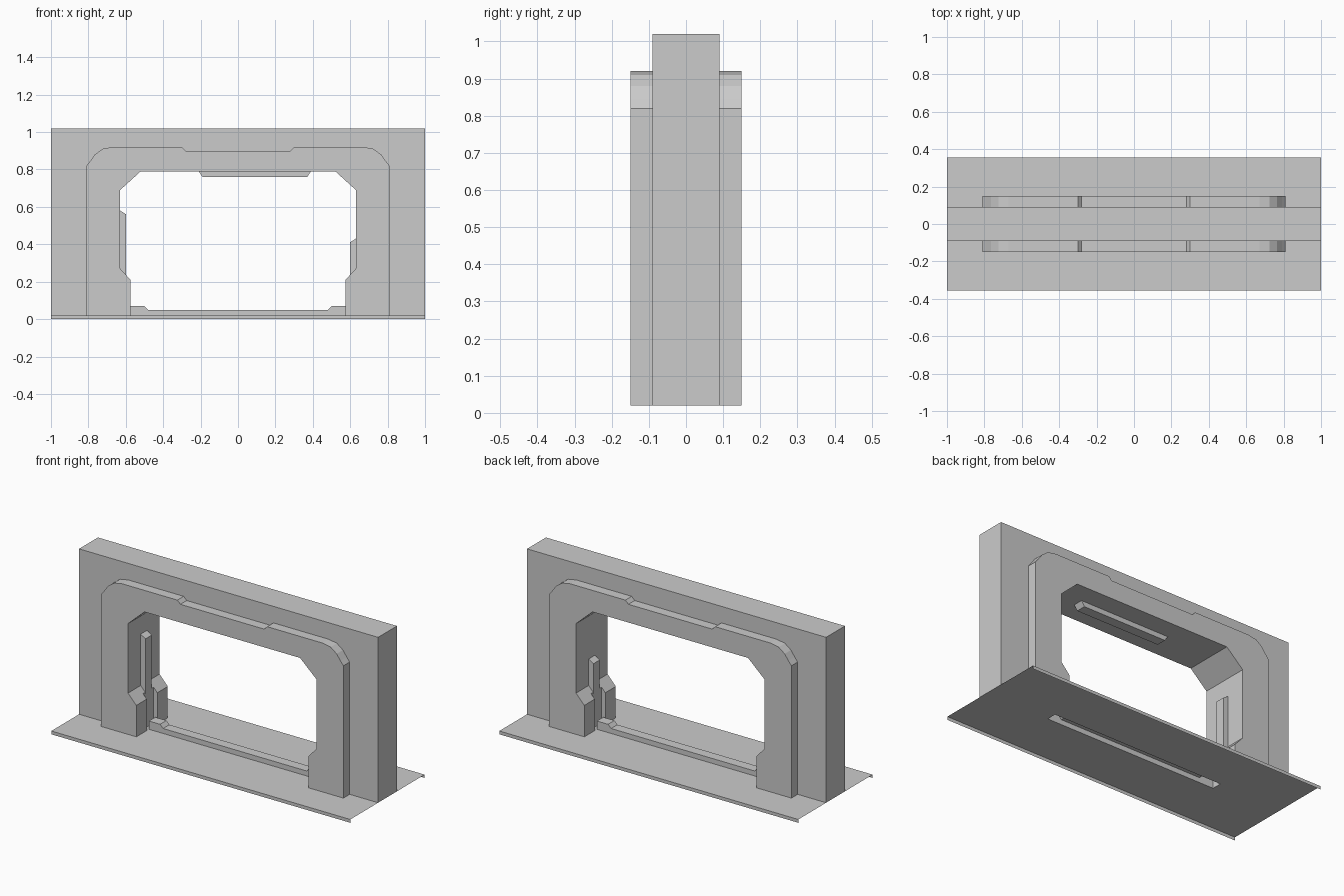
import bpy, bmesh

if "Cube" in bpy.data.objects:
    bpy.data.objects.remove(bpy.data.objects["Cube"])

GREY = (0.6, 0.6, 0.6, 1)
mat = bpy.data.materials.new("plain_grey")
mat.use_nodes = True
mat.diffuse_color = GREY
mat.node_tree.nodes["Principled BSDF"].inputs["Base Color"].default_value = GREY

FLOOR = 0.02


def finish(name, bm):
    mesh = bpy.data.meshes.new(name)
    bm.to_mesh(mesh)
    bm.free()
    obj = bpy.data.objects.new(name, mesh)
    bpy.context.collection.objects.link(obj)
    mesh.materials.append(mat)
    return obj


def prism(name, outline, y0, y1, open_base=False):
    """Extrude an x-z outline along y, optionally leaving its last side open."""
    bm = bmesh.new()
    front = [bm.verts.new((x, y0, z)) for x, z in outline]
    back = [bm.verts.new((x, y1, z)) for x, z in outline]
    bm.faces.new(front)
    bm.faces.new(back[::-1])
    n = len(outline)
    for i in range(n - 1 if open_base else n):
        j = (i + 1) % n
        bm.faces.new((front[i], back[i], back[j], front[j]))
    bmesh.ops.recalc_face_normals(bm, faces=bm.faces)
    return finish(name, bm)


def mirrored(half):
    """Complete a left-to-middle path with its reflection."""
    return half + [(-x, z) for x, z in reversed(half)]


# Opening and surround outlines
opening = mirrored([(-0.575, FLOOR), (-0.575, 0.21), (-0.63, 0.27),
                    (-0.63, 0.69), (-0.52, 0.79)])
surround = mirrored([(-0.81, FLOOR), (-0.81, 0.82), (-0.79, 0.845),
                     (-0.765, 0.88), (-0.725, 0.91), (-0.67, 0.92),
                     (-0.3, 0.92), (-0.28, 0.9)])
wall_edge = mirrored([(-1, FLOOR), (-1, 1.02)])

# Wall with shallow recesses low in both jambs
wall = prism("wall", wall_edge + opening[::-1], -0.09, 0.09)
for side, s in (("right", -1), ("left", 1)):
    box = [(s * 0.6, -0.1), (s * 0.6, 0.3), (s * 0.5, 0.3), (s * 0.5, -0.1)]
    cutter = prism(side + "_recess_cutter", box, -0.05, 0.05)
    cutter.hide_render = True
    cutter.hide_set(True)
    cut = wall.modifiers.new(side + "_recess", "BOOLEAN")
    cut.object = cutter
    cut.operation = "DIFFERENCE"
    cut.solver = "EXACT"

# Raised door surround on both faces
prism("front_surround", surround + opening[::-1], -0.15, -0.09)
prism("back_surround", surround + opening[::-1], 0.09, 0.15)

# Jamb rails of different heights, and the header rail
for name, s, top in (("right_jamb_rail", -1, 0.58), ("left_jamb_rail", 1, 0.43)):
    prism(name, [(s * 0.63, 0.25), (s * 0.63, top), (s * 0.598, top - 0.02),
                 (s * 0.598, 0.23)], -0.03, 0.03)
prism("header_rail", [(-0.21, 0.79), (-0.19, 0.76), (0.37, 0.76), (0.39, 0.79)],
      -0.03, 0.03)

# Sill with raised ends, open underneath
sill = mirrored([(-0.575, FLOOR), (-0.575, 0.07), (-0.5, 0.07), (-0.48, 0.05)])
prism("sill", sill, -0.03, 0.03, open_base=True)

# Floor sheet around the sill slot, with lips down the long edges
bm = bmesh.new()
xs, ys = (-1, -0.575, 0.575, 1), (-0.355, -0.03, 0.03, 0.355)
grid = [[bm.verts.new((x, y, FLOOR)) for x in xs] for y in ys]
for r in range(3):
    for c in range(3):
        if (r, c) != (1, 1):
            bm.faces.new((grid[r][c], grid[r][c + 1],
                          grid[r + 1][c + 1], grid[r + 1][c]))
for row, y in ((grid[0], -0.355), (grid[3][::-1], 0.355)):
    low = [bm.verts.new((v.co.x, y, 0)) for v in row]
    for i in range(3):
        bm.faces.new((low[i], low[i + 1], row[i + 1], row[i]))
finish("floor", bm)
